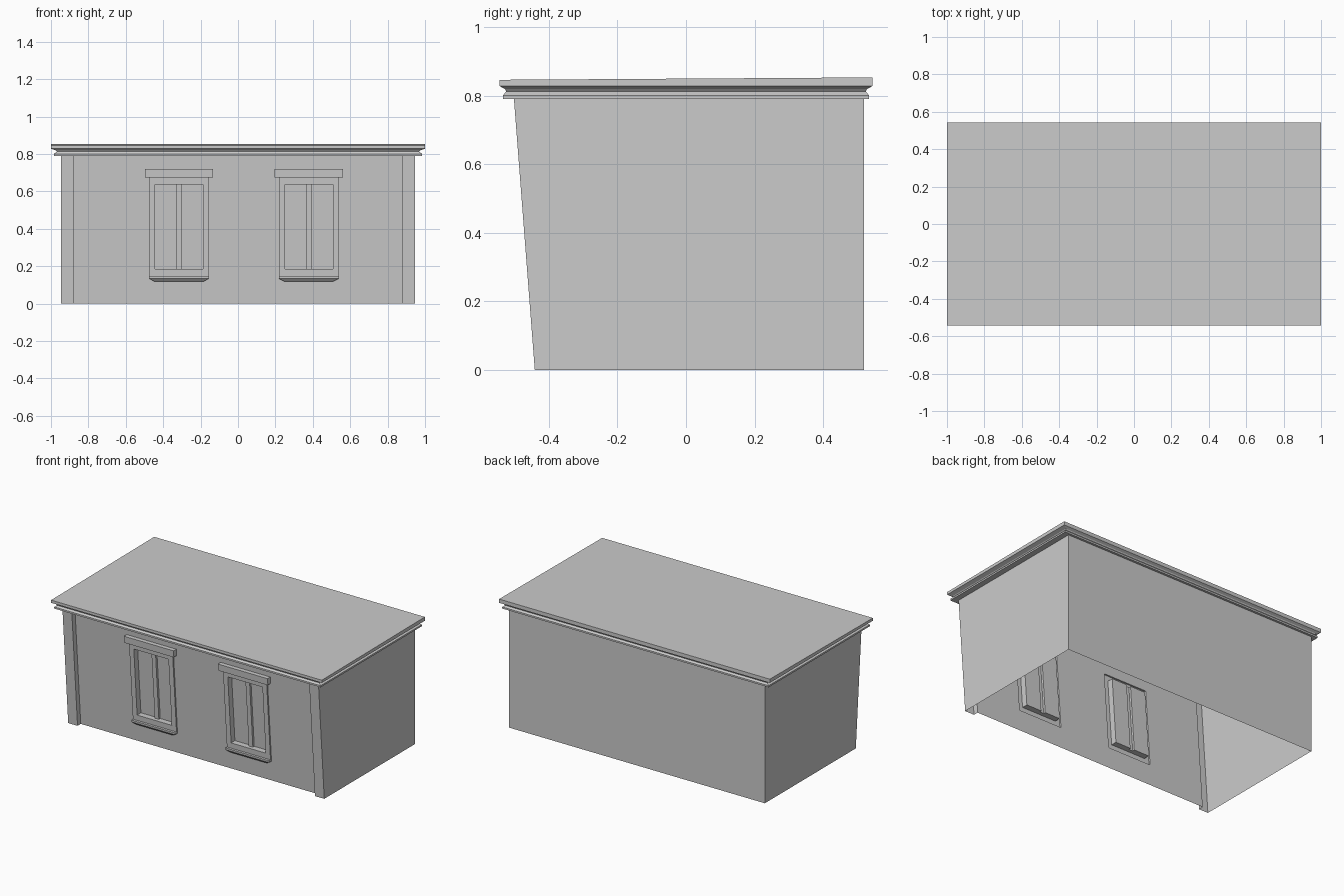
import bpy, bmesh

if "Cube" in bpy.data.objects:
    bpy.data.objects.remove(bpy.data.objects["Cube"])

SLOPE = 0.077            # forward lean of the facade
W, BACK, TOP = 0.946, 0.519, 0.79
PIL_Y, WALL_Y = -0.441, -0.407   # facade planes at ground level
WINDOWS = (-0.3155, 0.379)


def finish(name, bm, lean=False):
    if lean:
        for v in bm.verts:
            v.co.y -= SLOPE * v.co.z
    bmesh.ops.remove_doubles(bm, verts=bm.verts[:], dist=1e-5)
    bmesh.ops.recalc_face_normals(bm, faces=bm.faces[:])
    me = bpy.data.meshes.new(name)
    bm.to_mesh(me)
    bm.free()
    ob = bpy.data.objects.new(name, me)
    bpy.context.collection.objects.link(ob)
    return ob


def face(bm, pts):
    bm.faces.new([bm.verts.new(p) for p in pts])


def depth(x, z):
    """Facade plane for a grid cell: pilaster, wall, window frame, pane or mullion."""
    if abs(x) > 0.877:
        return PIL_Y
    for c in WINDOWS:
        d = abs(x - c)
        if d < 0.161 and 0.147 < z < 0.674:
            if d > 0.128 or not 0.184 < z < 0.638:
                return WALL_Y - 0.010
            return WALL_Y + (0.015 if d < 0.015 else 0.030)
    return WALL_Y


# walls: facade as a stepped relief, plus plain sides and back
bm = bmesh.new()
xs = sorted([-W, -0.877, 0.877, W] +
            [c + s * d for c in WINDOWS for s in (-1, 1) for d in (0.015, 0.128, 0.161)])
zs = [0, 0.147, 0.184, 0.638, 0.674, TOP]
mid = lambda a, i: (a[i] + a[i + 1]) / 2
for i in range(len(xs) - 1):
    for j in range(len(zs) - 1):
        x0, x1, z0, z1 = xs[i], xs[i + 1], zs[j], zs[j + 1]
        y = depth(mid(xs, i), mid(zs, j))
        face(bm, [(x0, y, z0), (x1, y, z0), (x1, y, z1), (x0, y, z1)])
        if i + 2 < len(xs):
            n = depth(mid(xs, i + 1), mid(zs, j))
            if n != y:
                face(bm, [(x1, y, z0), (x1, n, z0), (x1, n, z1), (x1, y, z1)])
        if j + 2 < len(zs):
            n = depth(mid(xs, i), mid(zs, j + 1))
            if n != y:
                face(bm, [(x0, y, z1), (x1, y, z1), (x1, n, z1), (x0, n, z1)])
for v in bm.verts:
    v.co.y -= SLOPE * v.co.z
top_y = PIL_Y - SLOPE * TOP
for x in (-W, W):
    face(bm, [(x, PIL_Y, 0), (x, BACK, 0), (x, BACK, TOP), (x, top_y, TOP)])
face(bm, [(-W, BACK, 0), (W, BACK, 0), (W, BACK, TOP), (-W, BACK, TOP)])
finish("walls", bm)


def block(name, cx, rings):
    """Closed block from two rings of (half width, outward reach, z), set on the facade."""
    bm = bmesh.new()
    vs = [[bm.verts.new((cx + sx * h, WALL_Y - o, z))
           for sx, o in ((-1, out), (1, out), (1, 0), (-1, 0))] for h, out, z in rings]
    for a, b in zip(vs, vs[1:]):
        for k in range(4):
            bm.faces.new([a[k], a[(k + 1) % 4], b[(k + 1) % 4], b[k]])
    bm.faces.new(vs[0])
    bm.faces.new(vs[-1])
    finish(name, bm, lean=True)


# lintels and tapered sills
for c, side in zip(WINDOWS, ("left", "right")):
    block(side + "_lintel", c, [(0.183, 0.029, 0.674), (0.183, 0.029, 0.719)])
    block(side + "_sill", c, [(0.130, 0.012, 0.118), (0.161, 0.026, 0.134), (0.161, 0.026, 0.147)])

# roof with moulded cornice: (half x, front y, back y, front z, back z)
rings = [(W, WALL_Y - SLOPE * TOP, BACK, 0.79, 0.79)]
for inset, zf, zb in ((0.010, 0.79, 0.79), (0.010, 0.801, 0.801), (0.020, 0.812, 0.812),
                      (0.016, 0.819, 0.819), (0.0, 0.828, 0.828), (0.0, 0.846, 0.853)):
    rings.append((1 - 1.6 * inset, -0.544 + inset, 0.544 - inset, zf, zb))
bm = bmesh.new()
loops = [[bm.verts.new(p) for p in ((-h, f, zf), (h, f, zf), (h, b, zb), (-h, b, zb))]
         for h, f, b, zf, zb in rings]
for a, b in zip(loops, loops[1:]):
    for k in range(4):
        bm.faces.new([a[k], a[(k + 1) % 4], b[(k + 1) % 4], b[k]])
bm.faces.new(loops[-1])
finish("roof", bm)
